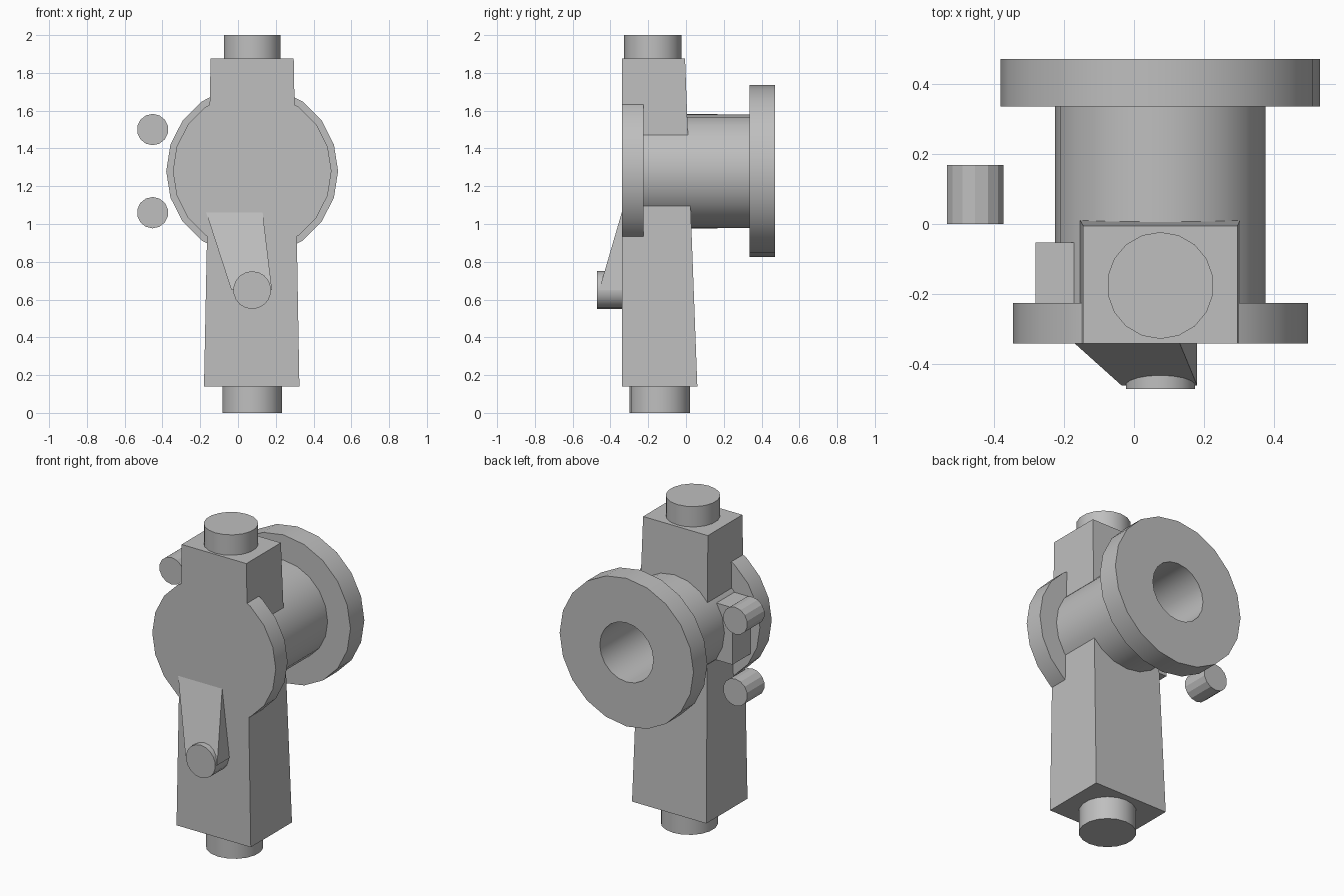
import bpy, bmesh, math
from mathutils import Matrix, Vector

old = bpy.data.objects.get("Cube")
if old:
    bpy.data.objects.remove(old, do_unlink=True)

# Single plain grey
grey = bpy.data.materials.new("plain grey")
grey.use_nodes = True
colour = (0.52, 0.52, 0.52, 1)
grey.diffuse_color = colour
grey.node_tree.nodes["Principled BSDF"].inputs["Base Color"].default_value = colour

CX, CZ = 0.075, 1.28   # axis of the barrel


def finish(name, bm, smooth=False):
    bmesh.ops.recalc_face_normals(bm, faces=bm.faces)
    mesh = bpy.data.meshes.new(name)
    bm.to_mesh(mesh)
    bm.free()
    obj = bpy.data.objects.new(name, mesh)
    bpy.context.collection.objects.link(obj)
    mesh.materials.append(grey)
    if smooth:
        bpy.ops.object.select_all(action="DESELECT")
        obj.select_set(True)
        bpy.context.view_layer.objects.active = obj
        bpy.ops.object.shade_smooth_by_angle(angle=math.radians(35))
    return obj


def cylinder(name, start, end, radius, sides, smooth=True):
    """Capped cylinder between two points."""
    start, end = Vector(start), Vector(end)
    axis = end - start
    turn = axis.to_track_quat("Z", "Y").to_matrix().to_4x4()
    bm = bmesh.new()
    bmesh.ops.create_cone(bm, cap_ends=True, segments=sides, radius1=radius,
                          radius2=radius, depth=axis.length,
                          matrix=Matrix.Translation((start + end) / 2) @ turn)
    return finish(name, bm, smooth)


def hull(name, points):
    """Convex block through a few corners."""
    bm = bmesh.new()
    for p in points:
        bm.verts.new(p)
    bmesh.ops.convex_hull(bm, input=bm.verts)
    bmesh.ops.dissolve_limit(bm, angle_limit=0.01, verts=bm.verts, edges=bm.edges)
    return finish(name, bm)


def lathe(name, profile, sides):
    """Closed (radius, y) profile turned about the barrel axis."""
    bm = bmesh.new()
    rings = []
    for i in range(sides):
        a = math.tau * i / sides
        rings.append([bm.verts.new((CX + r * math.cos(a), y, CZ + r * math.sin(a)))
                      for r, y in profile])
    n = len(profile)
    for i in range(sides):
        here, after = rings[i], rings[(i + 1) % sides]
        for j in range(n):
            k = (j + 1) % n
            bm.faces.new((here[j], here[k], after[k], after[j]))
    return finish(name, bm, True)


def rectangle(x0, x1, y0, y1, z):
    return [(x, y, z) for x in (x0, x1) for y in (y0, y1)]


# Tapered upright column with round stubs at both ends
hull("column", rectangle(-0.18, 0.325, -0.34, 0.06, 0.14)
     + rectangle(-0.145, 0.295, -0.34, -0.005, 1.875))
cylinder("top_stub", (CX, -0.175, 1.85), (CX, -0.175, 2.0), 0.152, 18)
cylinder("bottom_stub", (CX, -0.14, 0), (CX, -0.14, 0.16), 0.16, 18)

# Bored barrel with its rear flange, and the solid front flange
lathe("barrel_and_rear_flange",
      [(0.182, -0.225), (0.3, -0.225), (0.3, 0.335),
       (0.455, 0.335), (0.455, 0.47), (0.182, 0.47)], 20)
cylinder("front_flange", (CX, -0.34, CZ), (CX, -0.225, CZ), 0.42, 20)

# Wedge-shaped lever with a round knob
lever_foot = [(x, y, 0.65) for x in (-0.035, 0.18) for y in (-0.46, -0.335)]
hull("lever", [(-0.17, -0.339, 1.065), (0.13, -0.339, 1.065)] + lever_foot)
cylinder("lever_knob", (CX, -0.47, 0.65), (CX, -0.335, 0.65), 0.1, 18)

# Pair of separate side pins and the small block on the barrel between them
for label, z in (("upper", 1.5), ("lower", 1.06)):
    cylinder(label + "_pin", (-0.452, 0, z), (-0.452, 0.168, z), 0.083, 14, False)
hull("side_block", rectangle(-0.28, -0.1, -0.225, -0.052, 1.1)
     + rectangle(-0.28, -0.1, -0.225, -0.052, 1.45))
